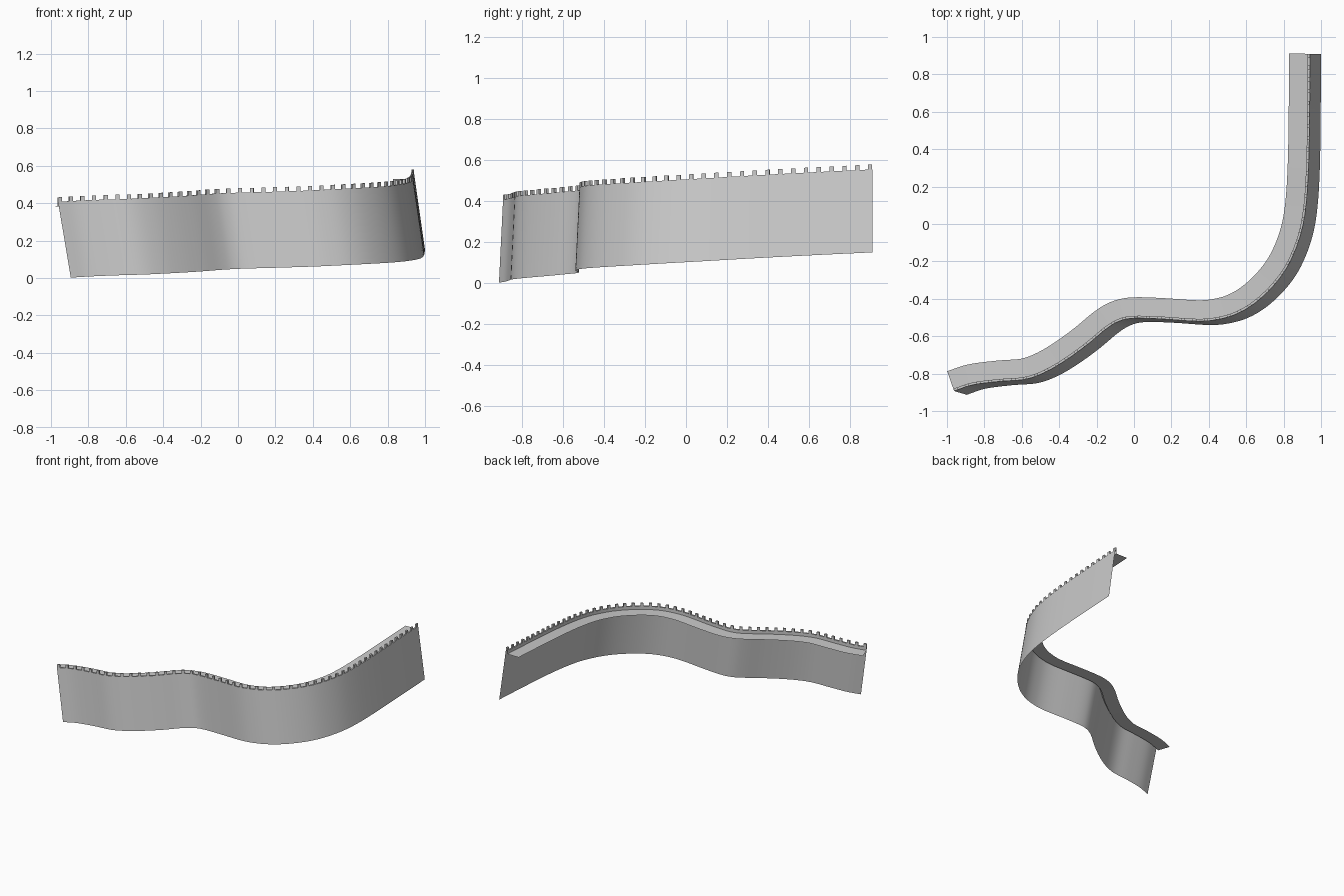
import bpy, bmesh
from mathutils import Vector

if "Cube" in bpy.data.objects:
    bpy.data.objects.remove(bpy.data.objects["Cube"])

# Wall-top centre path (x, y, ground height)
PATH = [Vector(p) for p in (
    (-.962, -.893, .002), (-.86, -.86, .008), (-.72, -.842, .014), (-.58, -.83, .018),
    (-.47, -.79, .023), (-.36, -.725, .029), (-.25, -.645, .036), (-.15, -.562, .044),
    (-.08, -.52, .048), (0, -.504, .051), (.15, -.508, .055), (.34, -.52, .061),
    (.45, -.51, .066), (.55, -.48, .071), (.65, -.42, .076), (.75, -.325, .082),
    (.83, -.21, .089), (.89, -.06, .098), (.92, .1, .107), (.934, .32, .12),
    (.939, .6, .135), (.942, .91, .15))]
HEIGHT, THICK, WALK, STEP = .405, .013, .112, .025


def sample_path(pts, n=5):
    ext = [2 * pts[0] - pts[1]] + pts + [2 * pts[-1] - pts[-2]]
    out = []
    for a, b, c, d in zip(ext, ext[1:], ext[2:], ext[3:]):
        for k in range(n):
            t = k / n
            out.append(.5 * (2 * b + (c - a) * t + (2 * a - 5 * b + 4 * c - d) * t * t
                             + (3 * b - a - 3 * c + d) * t ** 3))
    return out + [pts[-1]]


P = sample_path(PATH)
D = [0.0]
for a, b in zip(P, P[1:]):
    D.append(D[-1] + (b - a).length)


def frame(i):
    t = P[min(i + 1, len(P) - 1)] - P[max(i - 1, 0)]
    t.z = 0
    t.normalize()
    return t, Vector((-t.y, t.x, 0))


def at(s):
    i = max(k for k in range(len(P) - 1) if D[k] <= s)
    f = (s - D[i]) / (D[i + 1] - D[i])
    return P[i].lerp(P[i + 1], f), frame(i)[1].lerp(frame(i + 1)[1], f).normalized()


def make(name, bm):
    me = bpy.data.meshes.new(name)
    bm.to_mesh(me)
    bm.free()
    ob = bpy.data.objects.new(name, me)
    bpy.context.collection.objects.link(ob)
    return ob


def sweep(name, section):
    bm = bmesh.new()
    rows = [[bm.verts.new(v) for v in section(i)] for i in range(len(P))]
    for a, b in zip(rows, rows[1:]):
        for k in range(len(a) - 1):
            bm.faces.new((a[k], b[k], b[k + 1], a[k + 1]))
    ob = make(name, bm)
    bpy.context.view_layer.objects.active = ob
    ob.select_set(True)
    bpy.ops.object.shade_smooth_by_angle(angle=.6)
    ob.select_set(False)
    return ob


UP = Vector((0, 0, 1))


# Leaning outer face, parapet top and parapet inner face
def wall_section(i):
    n = frame(i)[1]
    lean = Vector((.068 - .01 * D[i] / D[-1], -.02 * min(1, max(0, (.91 - P[i].y) / 1.2)), 0))
    top = P[i] + UP * HEIGHT
    return [P[i] + lean, top, top + n * THICK, top + n * THICK - UP * STEP]


# Walkway behind the parapet
def walk_section(i):
    n = frame(i)[1]
    top = P[i] + UP * (HEIGHT - STEP)
    return [top + n * THICK, top + n * WALK]


sweep("wall_face", wall_section)
sweep("walkway", walk_section)

# Merlons spaced along the parapet
bm = bmesh.new()
count, width = round(D[-1] / .0625), .021
for k in range(count + 1):
    s = (D[-1] - width - .002) * k / count + .001
    base = []
    for u, off in ((0, 0), (width, 0), (width, THICK), (0, THICK)):
        p, n = at(s + u)
        base.append(p + n * off + UP * HEIGHT)
    lo = [bm.verts.new(v) for v in base]
    hi = [bm.verts.new(v + UP * .024) for v in base]
    bm.faces.new(hi)
    for j in range(4):
        m = (j + 1) % 4
        bm.faces.new((lo[j], lo[m], hi[m], hi[j]))
make("merlons", bm)
